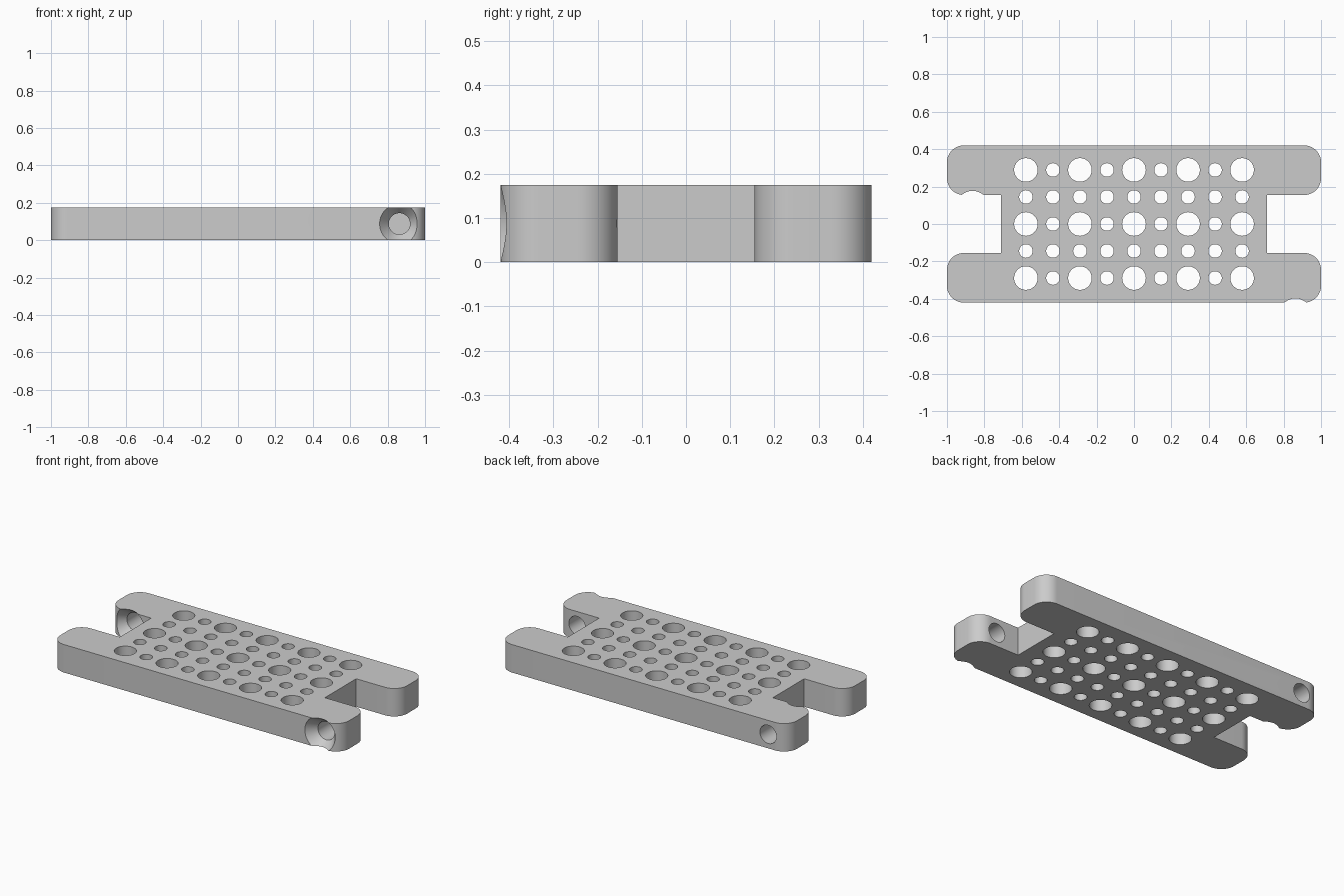
import bpy, bmesh, math
from mathutils import Matrix, Vector

if "Cube" in bpy.data.objects:
    bpy.data.objects.remove(bpy.data.objects["Cube"])

HALF_L, HALF_W, THICK = 1.0, 0.42, 0.175
SLOT_X, SLOT_Y, CORNER = 0.71, 0.155, 0.09
PITCH, BIG_R, SMALL_R = 0.1445, 0.063, 0.036
SCREW_X, SCREW_R, SINK_R, SINK_DEPTH = 0.863, 0.057, 0.106, 0.06

grey = bpy.data.materials.new("plain grey")
grey.use_nodes = True
grey.diffuse_color = (0.6, 0.6, 0.6, 1)
grey.node_tree.nodes["Principled BSDF"].inputs["Base Color"].default_value = (0.6, 0.6, 0.6, 1)


def make_object(name, bm):
    bmesh.ops.recalc_face_normals(bm, faces=bm.faces)
    mesh = bpy.data.meshes.new(name)
    bm.to_mesh(mesh)
    bm.free()
    mesh.materials.append(grey)
    obj = bpy.data.objects.new(name, mesh)
    bpy.context.collection.objects.link(obj)
    return obj


def arc(cx, cy, start):
    """Quarter circle of a rounded arm corner, counter-clockwise."""
    angles = [start + math.pi / 2 * i / 16 for i in range(17)]
    return [(cx + CORNER * math.cos(a), cy + CORNER * math.sin(a)) for a in angles]


# Plate outline: one end with two rounded arms, then the same turned half round
end_x = HALF_L - CORNER
right_end = (arc(end_x, -HALF_W + CORNER, -math.pi / 2)
             + arc(end_x, -SLOT_Y - CORNER, 0)
             + [(SLOT_X, -SLOT_Y), (SLOT_X, SLOT_Y)]
             + arc(end_x, SLOT_Y + CORNER, -math.pi / 2)
             + arc(end_x, HALF_W - CORNER, 0))
outline = right_end + [(-x, -y) for x, y in right_end]

bm = bmesh.new()
base = bm.faces.new([bm.verts.new((x, y, 0)) for x, y in outline])
top = bmesh.ops.extrude_face_region(bm, geom=[base])
bmesh.ops.translate(bm, vec=(0, 0, THICK),
                    verts=[v for v in top["geom"] if isinstance(v, bmesh.types.BMVert)])
plate = make_object("perforated_plate", bm)

# Grid of vertical holes, large ones at every second row and column
bm = bmesh.new()
for col in range(-4, 5):
    for row in range(-2, 3):
        large = col % 2 == 0 and row % 2 == 0
        radius = BIG_R if large else SMALL_R
        bmesh.ops.create_cone(bm, cap_ends=True, segments=48, radius1=radius, radius2=radius,
                              depth=THICK * 2,
                              matrix=Matrix.Translation((col * PITCH, row * PITCH, THICK / 2)))


def screw_hole(x, face_y, back_y):
    """Countersunk hole that opens towards the front."""
    out = 0.02
    flare = SINK_R + out * (SINK_R - SCREW_R) / SINK_DEPTH
    profile = [(0, face_y - out), (flare, face_y - out),
               (SCREW_R, face_y + SINK_DEPTH), (SCREW_R, back_y + out), (0, back_y + out)]
    verts = [bm.verts.new((x + r, y, THICK / 2)) for r, y in profile]
    edges = [bm.edges.new(pair) for pair in zip(verts, verts[1:])]
    bmesh.ops.spin(bm, geom=verts + edges, cent=(x, 0, THICK / 2), axis=(0, 1, 0),
                   angle=math.tau, steps=64, use_merge=True)


screw_hole(SCREW_X, -HALF_W, -SLOT_Y)
screw_hole(-SCREW_X, SLOT_Y, HALF_W)
bmesh.ops.remove_doubles(bm, verts=bm.verts, dist=0.0001)
cutter = make_object("hole_cutter", bm)
cutter.hide_render = True

# Cut the holes and finish the shading
cut = plate.modifiers.new("holes", "BOOLEAN")
cut.operation = "DIFFERENCE"
cut.solver = "EXACT"
cut.object = cutter
bpy.ops.object.select_all(action="DESELECT")
plate.select_set(True)
bpy.context.view_layer.objects.active = plate
bpy.ops.object.modifier_apply(modifier=cut.name)
bpy.data.objects.remove(cutter)
bpy.ops.object.shade_smooth_by_angle(angle=math.radians(30))
